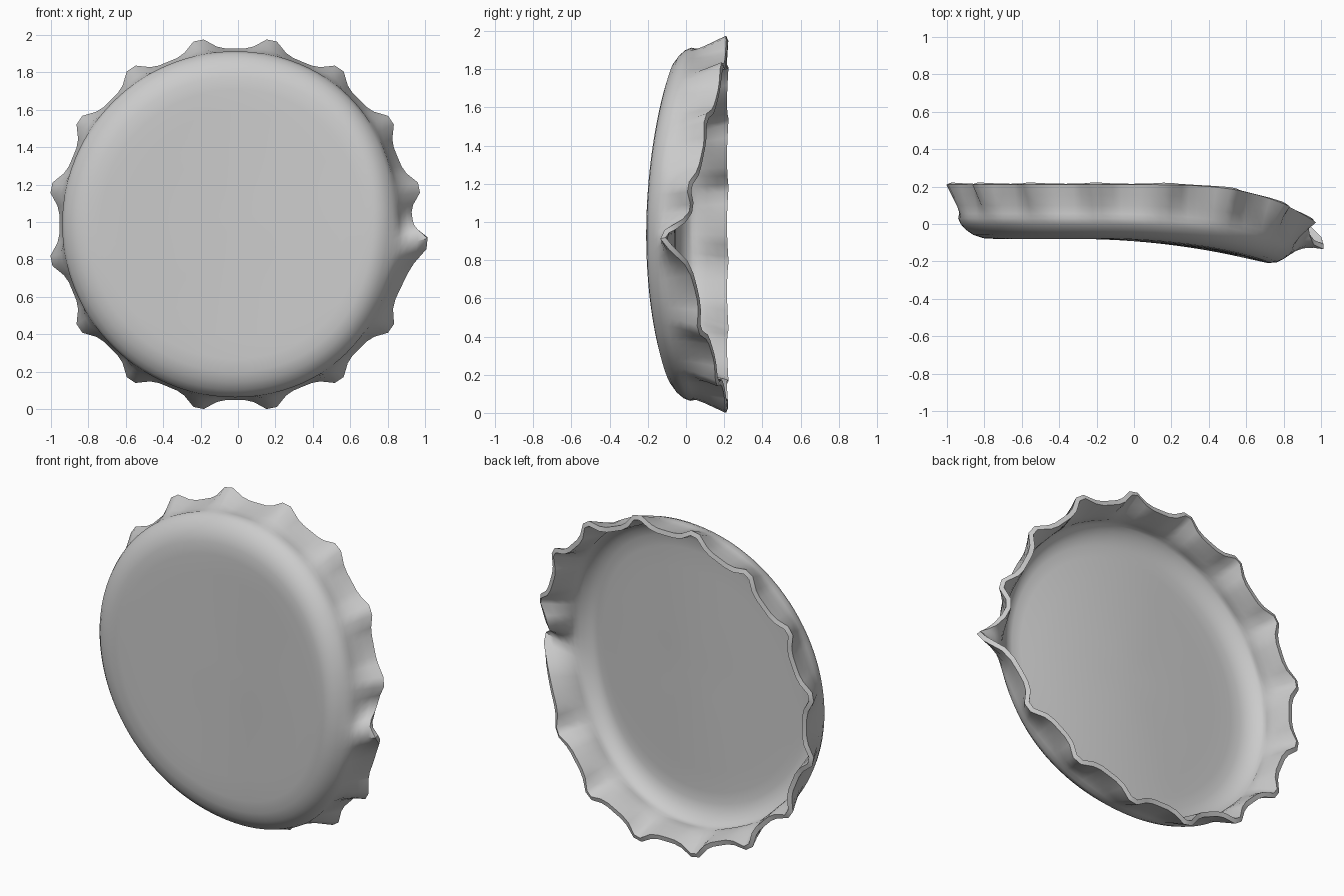
import bpy, bmesh, math

if "Cube" in bpy.data.objects:
    bpy.data.objects.remove(bpy.data.objects["Cube"])

TEETH = 16
CX, CZ = -0.015, 0.988
# Profile from face centre to rim: radius, depth (y), tooth height, share of rim movement
PROFILE = [(0.2, -0.08, 0, 0), (0.4, -0.08, 0, 0), (0.6, -0.08, 0, 0), (0.72, -0.08, 0, 0),
           (0.79, -0.076, 0, 0), (0.845, -0.058, 0, 0), (0.885, -0.03, 0, 0.05),
           (0.912, 0.0, 0, 0.15), (0.925, 0.03, 0.0, 0.3), (0.92, 0.055, 0.008, 0.45),
           (0.922, 0.1, 0.024, 0.62), (0.93, 0.155, 0.044, 0.82), (0.94, 0.21, 0.062, 1.0)]
# Angles within one tooth (degrees) and the share of the tooth height there
TOOTH = [(-8, 0.03), (-5.3, 0.25), (-1.6, 1), (1.6, 1), (5.3, 0.25), (8, 0.03), (11.25, 0)]


def bent(r, deg, y, t):
    """Place a point of the round cap and apply the bend on the right side."""
    d = (deg + 180) % 360 - 180
    local = math.exp(-((d + 11.25) / 10) ** 2) * t
    a = math.radians(d + 5.6 * local)
    r += 0.03 * local
    x, z = r * math.cos(a), r * math.sin(a)
    u = x * math.cos(0.07) - z * math.sin(0.07)
    face = 0.135 * (max(0, u + 0.25) / 1.05) ** 2
    rim = 0.2 * max(0, u / 0.97) ** 3
    pinch = math.exp(-((d + 7) / 7) ** 2) * 0.12 * t * t
    y -= face * (1 - t) + rim * t + pinch
    x -= 0.085 * max(0, u / 0.92) ** 3 * (1 - t)
    return (x + CX, y, z + CZ)


# Crimped cap shell
bm = bmesh.new()
rings = []
for r, y, h, t in PROFILE:
    ring = []
    for k in range(TEETH):
        for off, share in TOOTH:
            deg = (k + 0.5) * 360 / TEETH + off
            ring.append(bm.verts.new(bent(r + h * share, deg, y, t)))
    rings.append(ring)
n = len(rings[0])
centre = bm.verts.new(bent(0, 0, -0.08, 0))
for i in range(n):
    j = (i + 1) % n
    bm.faces.new((centre, rings[0][i], rings[0][j]))
    for a, b in zip(rings, rings[1:]):
        bm.faces.new((a[i], b[i], b[j], a[j]))
bmesh.ops.recalc_face_normals(bm, faces=bm.faces)
bm.normal_update()
# Make the outside normals face the front
if centre.normal.y > 0:
    bmesh.ops.reverse_faces(bm, faces=bm.faces)
mesh = bpy.data.meshes.new("bottle_cap")
bm.to_mesh(mesh)
bm.free()
cap = bpy.data.objects.new("bottle_cap", mesh)
bpy.context.collection.objects.link(cap)
bpy.context.view_layer.objects.active = cap
cap.select_set(True)

# Sheet metal thickness
solid = cap.modifiers.new("thickness", 'SOLIDIFY')
solid.thickness = 0.028
solid.offset = -1
bpy.ops.object.modifier_apply(modifier=solid.name)
bpy.ops.object.shade_smooth_by_angle(angle=math.radians(50))
